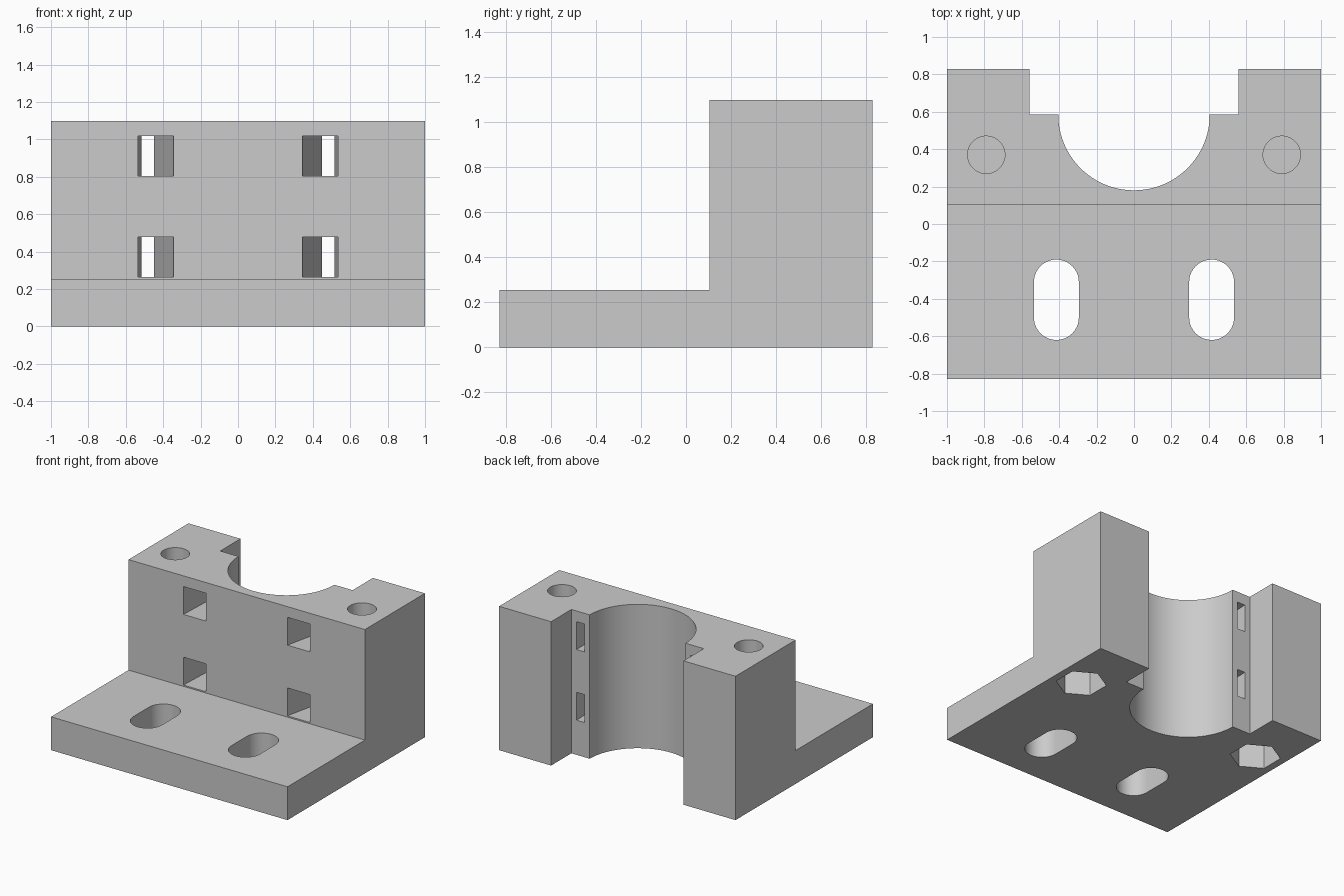
import bpy
import bmesh
from math import pi, cos, sin

cube = bpy.data.objects.get("Cube")
if cube:
    bpy.data.objects.remove(cube, do_unlink=True)

grey = bpy.data.materials.new("plain grey")
grey.use_nodes = True
grey.diffuse_color = (0.6, 0.6, 0.6, 1)
grey.node_tree.nodes["Principled BSDF"].inputs["Base Color"].default_value = (0.6, 0.6, 0.6, 1)


def prism(name, outline, start, end, place):
    """Extrude a 2D outline; place(u, v, w) maps it into space."""
    bm = bmesh.new()
    rings = [[bm.verts.new(place(u, v, w)) for u, v in outline] for w in (start, end)]
    bm.faces.new(rings[0])
    bm.faces.new(rings[1])
    n = len(outline)
    for i in range(n):
        j = (i + 1) % n
        bm.faces.new((rings[0][i], rings[0][j], rings[1][j], rings[1][i]))
    bmesh.ops.recalc_face_normals(bm, faces=bm.faces[:])
    mesh = bpy.data.meshes.new(name)
    bm.to_mesh(mesh)
    bm.free()
    mesh.materials.append(grey)
    obj = bpy.data.objects.new(name, mesh)
    bpy.context.scene.collection.objects.link(obj)
    return obj


def arc(x, y, r, a, b, steps):
    return [(x + r * cos(a + (b - a) * i / steps), y + r * sin(a + (b - a) * i / steps))
            for i in range(steps + 1)]


def upright(u, v, w):
    return (u, v, w)


def sideways(u, v, w):
    return (w, u, v)


# L-shaped body: foot plate and upright block
body = prism("bearing_bracket",
             [(-0.83, 0), (0.83, 0), (0.83, 1.1), (0.105, 1.1), (0.105, 0.255), (-0.83, 0.255)],
             -1, 1, sideways)

# Round bearing seat opening into a wider rear notch
seat = arc(0, 0.585, 0.405, pi, 2 * pi, 48)
cutters = [prism("seat_cutter",
                 seat + [(0.56, 0.585), (0.56, 1), (-0.56, 1), (-0.56, 0.585)],
                 -0.1, 1.2, upright)]

for side in (-1, 1):
    # Elongated mounting slots in the foot
    x = 0.415 * side
    slot = arc(x, -0.31, 0.12, 0, pi, 20) + arc(x, -0.5, 0.12, pi, 2 * pi, 20)
    cutters.append(prism("slot_cutter", slot, -0.1, 0.4, upright))
    # Screw holes above hexagonal nut pockets, split by a thin web
    x = 0.79 * side
    cutters.append(prism("screw_cutter", arc(x, 0.37, 0.1, 0, 2 * pi, 40)[:-1], 0.27, 1.2, upright))
    cutters.append(prism("nut_cutter", arc(x, 0.37, 0.177, pi / 6, 13 * pi / 6, 6)[:-1],
                         -0.1, 0.25, upright))
    # Tapered strap passages from the front to the rear ledges
    strap = [(0.34 * side, 0.085), (0.536 * side, 0.085),
             (0.514 * side, 0.61), (0.455 * side, 0.61)]
    for low, high in ((0.265, 0.478), (0.805, 1.018)):
        cutters.append(prism("strap_cutter", strap, low, high, upright))

for cutter in cutters:
    cutter.hide_render = True
    cut = body.modifiers.new(cutter.name, "BOOLEAN")
    cut.operation = "DIFFERENCE"
    cut.solver = "EXACT"
    cut.object = cutter

# Bake the cuts and drop the helpers
bpy.context.view_layer.update()
result = bpy.data.meshes.new_from_object(body.evaluated_get(bpy.context.evaluated_depsgraph_get()))
body.modifiers.clear()
body.data = result
result.materials.clear()
result.materials.append(grey)
for face in result.polygons:
    face.material_index = 0
for cutter in cutters:
    bpy.data.objects.remove(cutter, do_unlink=True)

# Smooth curved walls, crisp corners
for obj in bpy.context.selected_objects:
    obj.select_set(False)
body.select_set(True)
bpy.context.view_layer.objects.active = body
bpy.ops.object.shade_smooth_by_angle(angle=pi / 6)
